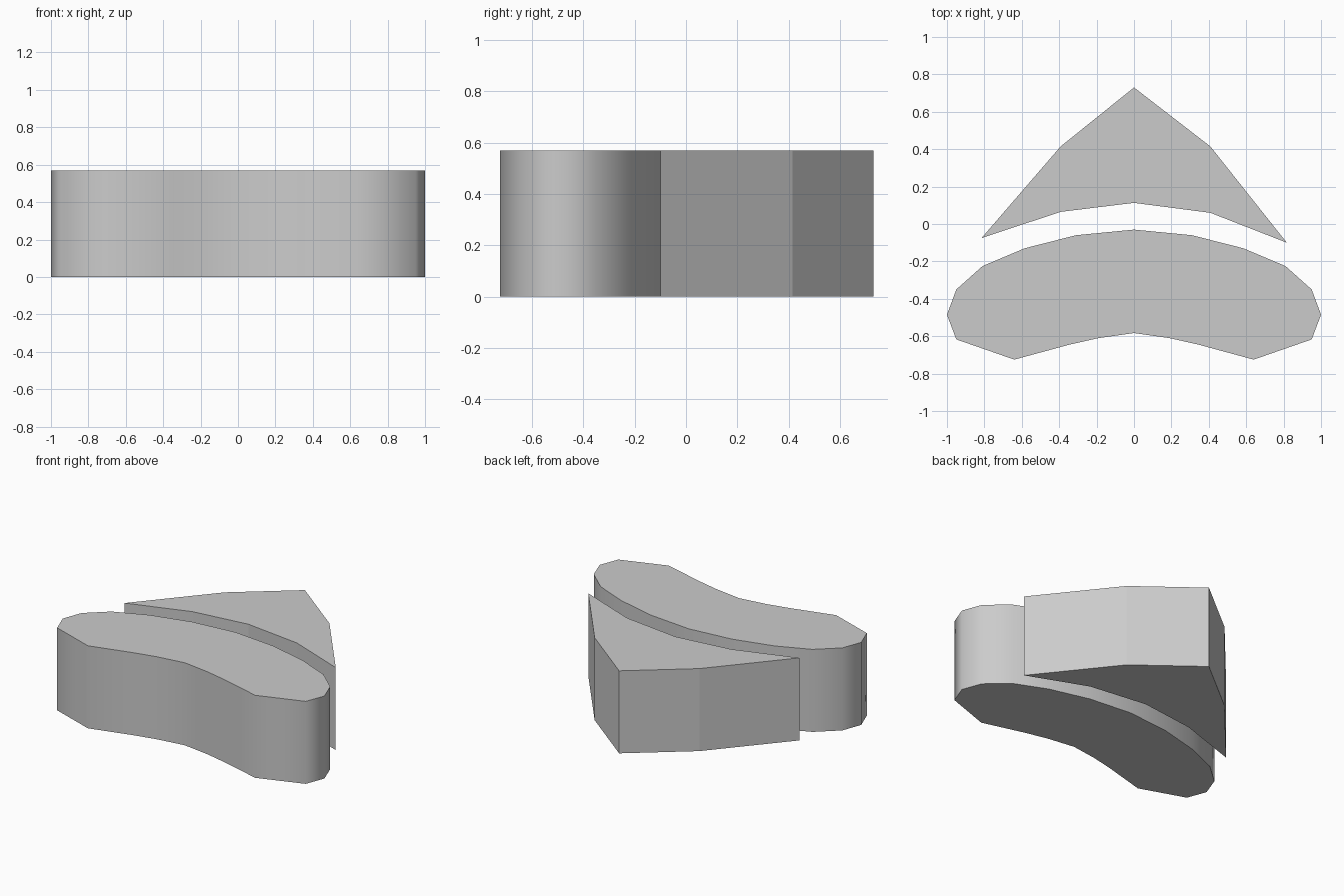
import bpy, bmesh, math

if "Cube" in bpy.data.objects:
    bpy.data.objects.remove(bpy.data.objects["Cube"])

HEIGHT = 0.57


def extrude_outline(name, outline, smooth_angle=None):
    """Upright prism from a closed plan outline."""
    bm = bmesh.new()
    base = bm.faces.new([bm.verts.new((x, y, 0)) for x, y in outline])
    top = bmesh.ops.extrude_face_region(bm, geom=[base], use_keep_orig=True)
    verts = [g for g in top["geom"] if isinstance(g, bmesh.types.BMVert)]
    bmesh.ops.translate(bm, verts=verts, vec=(0, 0, HEIGHT))
    bmesh.ops.recalc_face_normals(bm, faces=bm.faces[:])
    mesh = bpy.data.meshes.new(name)
    bm.to_mesh(mesh)
    bm.free()
    obj = bpy.data.objects.new(name, mesh)
    bpy.context.collection.objects.link(obj)
    if smooth_angle:
        bpy.ops.object.select_all(action='DESELECT')
        obj.select_set(True)
        bpy.context.view_layer.objects.active = obj
        bpy.ops.object.shade_smooth_by_angle(angle=math.radians(smooth_angle))
    return obj


# Front curved block: right half of the plan, mirrored across x = 0
half = [(0, -0.03), (0.31, -0.06), (0.585, -0.13), (0.81, -0.225),
        (0.95, -0.35), (1.0, -0.485), (0.95, -0.617), (0.64, -0.725),
        (0.345, -0.645), (0.19, -0.61), (0, -0.583)]
mirrored = [(-x, y) for x, y in reversed(half[1:-1])]
extrude_outline("front_curved_block", half + mirrored, 60)

# Rear pointed block: slightly uneven tips, flat faces
rear = [(0, 0.73), (0.408, 0.415), (0.817, -0.10), (0.408, 0.06),
        (0, 0.113), (-0.392, 0.065), (-0.815, -0.075), (-0.392, 0.415)]
extrude_outline("rear_pointed_block", rear)
